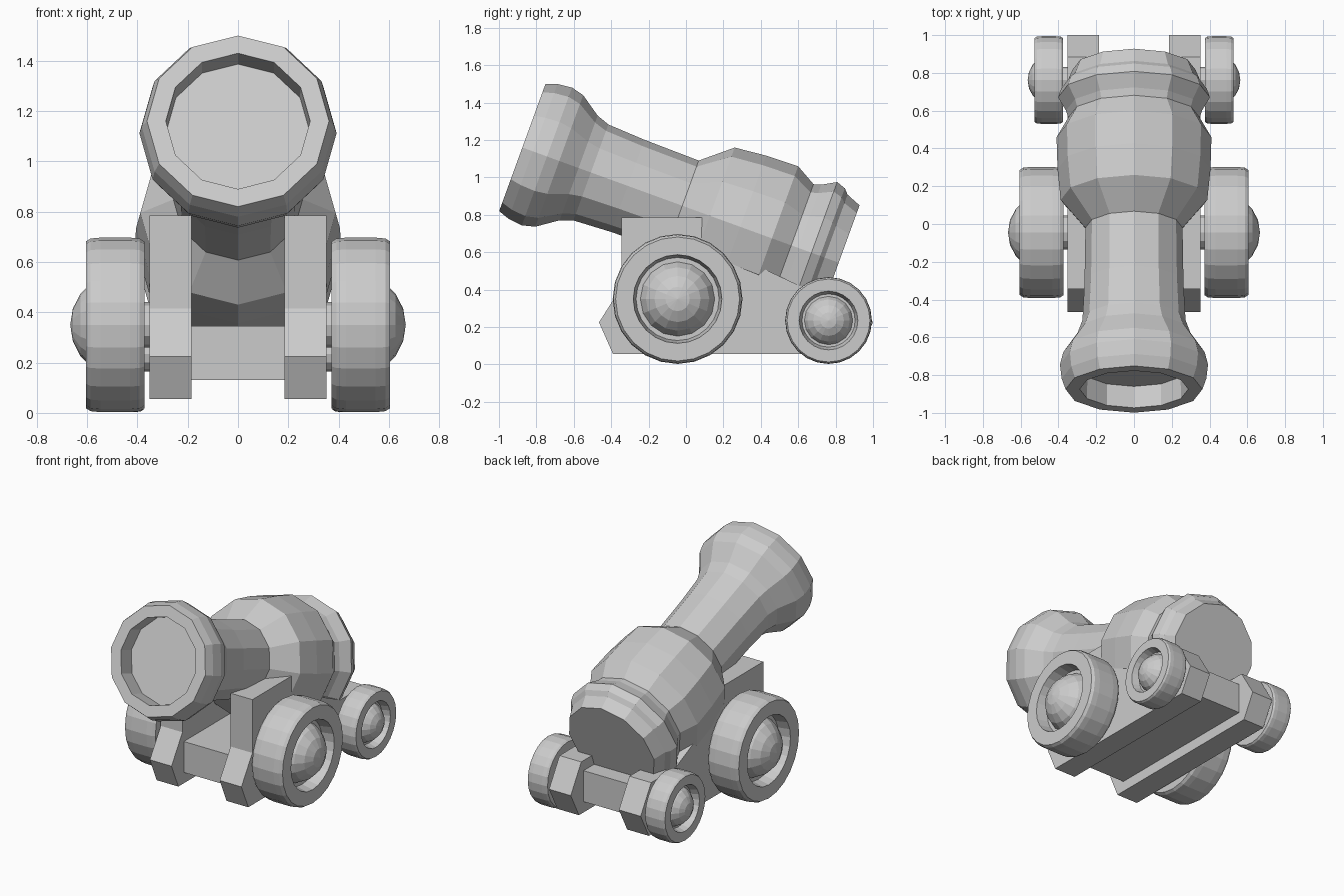
import bpy, bmesh, math
from mathutils import Vector, Matrix

if "Cube" in bpy.data.objects:
    bpy.data.objects.remove(bpy.data.objects["Cube"])


def finish(name, bm):
    bmesh.ops.remove_doubles(bm, verts=bm.verts, dist=1e-5)
    bmesh.ops.recalc_face_normals(bm, faces=bm.faces)
    me = bpy.data.meshes.new(name)
    bm.to_mesh(me)
    bm.free()
    ob = bpy.data.objects.new(name, me)
    bpy.context.collection.objects.link(ob)
    return ob


def lathe(name, profile, n, origin, axis, up):
    """Revolve (distance along axis, radius) points; both ends are closed."""
    o, a, u = Vector(origin), Vector(axis), Vector(up)
    s = a.cross(u)
    bm = bmesh.new()
    rings = []
    for t, r in profile:
        rings.append([bm.verts.new(o + a * t + r * (u * math.cos(2 * math.pi * i / n) +
                                                   s * math.sin(2 * math.pi * i / n)))
                      for i in range(n)])
    for p, q in zip(rings, rings[1:]):
        for i in range(n):
            j = (i + 1) % n
            bm.faces.new((p[i], p[j], q[j], q[i]))
    bm.faces.new(rings[0])
    bm.faces.new(rings[-1])
    return finish(name, bm)


def box(name, x, y, z):
    bm = bmesh.new()
    size = [b - a for a, b in (x, y, z)]
    mid = [(a + b) / 2 for a, b in (x, y, z)]
    bmesh.ops.create_cube(bm, size=1, matrix=Matrix.Translation(mid) @ Matrix.Diagonal((*size, 1)))
    return finish(name, bm)


# Barrel: 12-sided, raised 20 degrees, starting at the bottom of the bore
tilt = math.radians(20)
c, s = math.cos(tilt), math.sin(tilt)
lathe("barrel",
      [(0.12, 0.285), (0, 0.287), (0, 0.362), (0.06, 0.383), (0.14, 0.392), (0.21, 0.374),
       (0.32, 0.298), (0.39, 0.273), (0.60, 0.262), (0.91, 0.257), (1.067, 0.388),
       (1.24, 0.405), (1.42, 0.41), (1.53, 0.348), (1.57, 0.36), (1.645, 0.402),
       (1.695, 0.385), (1.72, 0.358), (1.80, 0.326)],
      12, (0, -0.875, 1.16), (0, c, -s), (0, s, c))

# Carriage side cheeks: extruded side outline
cheek = [(-0.39, 0.055), (-0.465, 0.225), (-0.345, 0.415), (-0.345, 0.785), (0.085, 0.785),
         (0.085, 0.66), (0.44, 0.50), (0.62, 0.415), (0.885, 0.415), (1.0, 0.225), (0.91, 0.055)]
for side, label in ((1, "right"), (-1, "left")):
    bm = bmesh.new()
    face = bm.faces.new([bm.verts.new((side * 0.185, y, z)) for y, z in cheek])
    ext = bmesh.ops.extrude_face_region(bm, geom=[face], use_keep_orig=True)
    moved = [v for v in ext["geom"] if isinstance(v, bmesh.types.BMVert)]
    bmesh.ops.translate(bm, verts=moved, vec=(side * 0.167, 0, 0))
    finish(label + "_cheek", bm)

# Bed between the cheeks
box("carriage_bed", (-0.19, 0.19), (-0.33, 0.86), (0.13, 0.345))


def wheel(name, side, y, z, r, x0, x1, hole, dome, tip):
    """Rounded rim with a recessed face and a domed hub."""
    e = r * 0.045
    w = x1 - x0
    floor = x1 - 0.35 * w
    lathe(name + "_wheel",
          [(x0, r - e), (x0 + 0.08 * w, r - 0.25 * e), (x0 + 0.25 * w, r), (x1 - 0.25 * w, r),
           (x1 - 0.08 * w, r - 0.25 * e), (x1, r - e), (x1, hole), (floor, hole - 0.015)],
          24, (0, y, z), (side, 0, 0), (0, 0, 1))
    arc = [math.radians(a) for a in (0, 18, 36, 54, 72, 89.9)]
    lathe(name + "_hub", [(tip - dome + dome * math.sin(a), dome * math.cos(a)) for a in arc],
          16, (0, y, z), (side, 0, 0), (0, 0, 1))


# Wheels and axles
for side, label in ((1, "right"), (-1, "left")):
    wheel("front_" + label, side, -0.045, 0.35, 0.347, 0.372, 0.605, 0.237, 0.21, 0.667)
    wheel("rear_" + label, side, 0.762, 0.235, 0.232, 0.375, 0.527, 0.157, 0.14, 0.563)
for name, y, z, r in (("front_axle", -0.045, 0.35, 0.09), ("rear_axle", 0.762, 0.235, 0.07)):
    for side in (1, -1):
        lathe(name, [(0.30, r), (0.40, r)], 12, (0, y, z), (side, 0, 0), (0, 0, 1))
